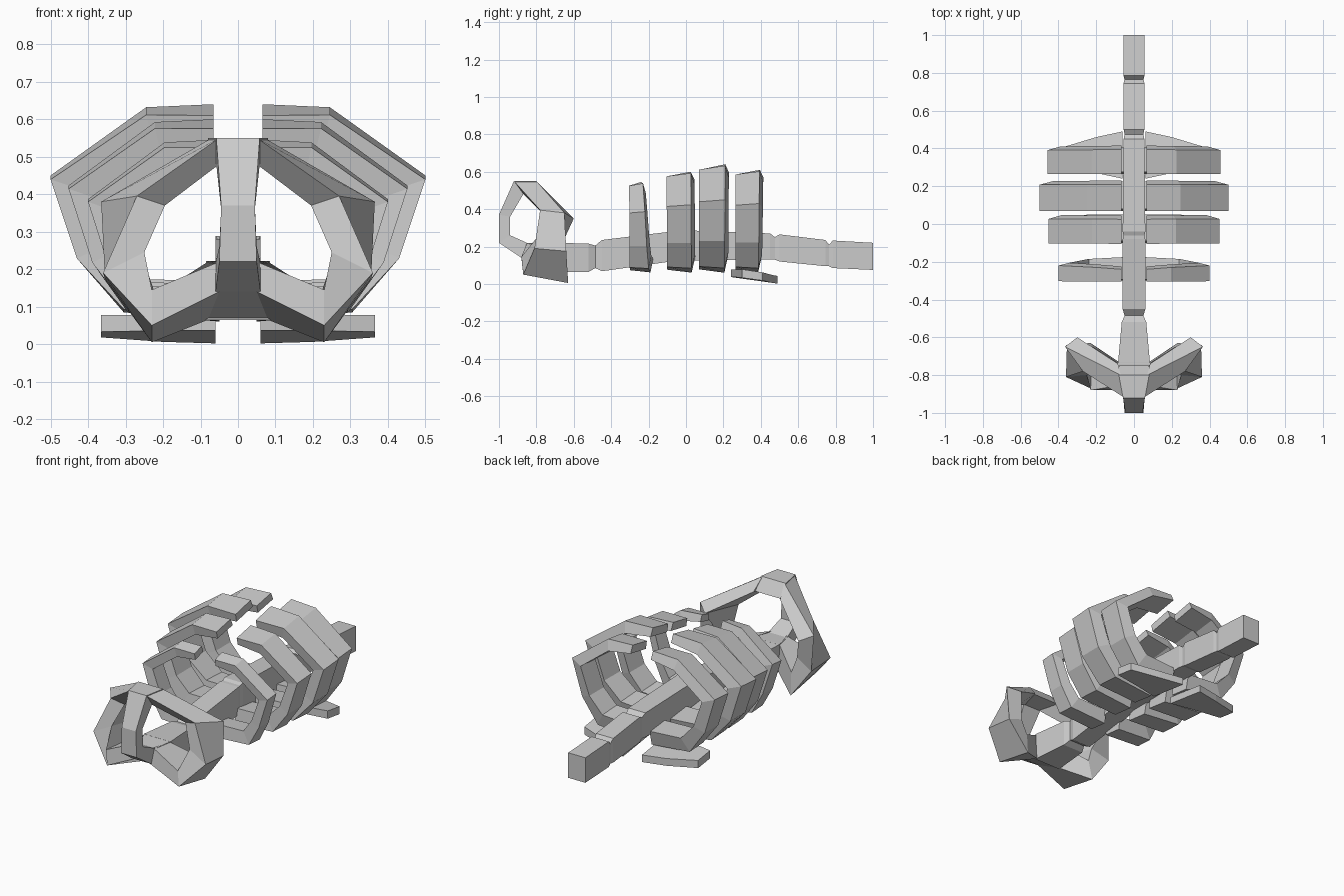
import bpy, bmesh


def loft(name, rings, mirror=False):
    """Skin a chain of four-cornered rings into a closed flat-faced bar."""
    bm = bmesh.new()
    rows = [[bm.verts.new(p) for p in ring] for ring in rings]
    for a, b in zip(rows, rows[1:]):
        for i in range(4):
            j = (i + 1) % 4
            bm.faces.new((a[i], a[j], b[j], b[i]))
    bm.faces.new(rows[0])
    bm.faces.new(rows[-1])
    bmesh.ops.recalc_face_normals(bm, faces=bm.faces)
    mesh = bpy.data.meshes.new(name)
    bm.to_mesh(mesh)
    bm.free()
    ob = bpy.data.objects.new(name, mesh)
    bpy.context.collection.objects.link(ob)
    if mirror:
        ob.modifiers.new("mirror", 'MIRROR')
    return ob


# Spine: stations along y as (y, bottom, top, half width), pinched at the joints
def spine_part(name, stations):
    loft(name, [[(-w, y, lo), (w, y, lo), (w, y, hi), (-w, y, hi)]
                for y, lo, hi, w in stations])


spine_part("spine", [
    (1.0, .075, .22, .055), (.785, .085, .232, .055), (.765, .095, .21, .05),
    (.745, .095, .235, .055), (.5, .12, .265, .055), (.475, .13, .25, .05),
    (.45, .13, .27, .055), (-.04, .125, .288, .06), (-.06, .125, .28, .055),
    (-.08, .12, .28, .06), (-.45, .068, .235, .06), (-.485, .085, .205, .05),
    (-.52, .065, .215, .065), (-.74, .065, .222, .085)])

# Pelvis centre: front strap curling from the top round to the spine
strap = [  # outer y, z, inner y, z, half width
    (-.80, .55, -.75, .48, .08), (-.92, .55, -.87, .48, .058),
    (-1.0, .37, -.94, .36, .045), (-1.0, .22, -.94, .26, .05),
    (-.88, .14, -.84, .215, .06), (-.73, .065, -.73, .222, .085)]
loft("pelvis_centre", [[(-w, oy, oz), (w, oy, oz), (w, iy, iz), (-w, iy, iz)]
                       for oy, oz, iy, iz, w in strap])

# Pelvis wings: corners run outer front, outer back, inner back, inner front
loft("pelvis_wing", [
    [(.05, -.92, .55), (.07, -.80, .55), (.085, -.74, .48), (.05, -.87, .48)],
    [(.27, -.78, .395), (.365, -.65, .38), (.30, -.60, .35), (.195, -.76, .37)],
    [(.36, -.81, .19), (.355, -.64, .175), (.25, -.66, .22), (.25, -.80, .245)],
    [(.23, -.87, .05), (.23, -.63, .005), (.22, -.65, .13), (.23, -.88, .145)],
    [(.05, -.88, .14), (.08, -.73, .065), (.08, -.74, .22), (.05, -.85, .22)],
], mirror=True)

# Ribs: one profile (outer x, z, inner x, z) fitted to each width and height
PROFILE = [(.065, .64, .065, .595), (.245, .632, .23, .57), (.50, .45, .425, .425),
           (.43, .23, .365, .26), (.305, .085, .26, .165), (.05, .06, .05, .15)]


def rib(name, y_top, y_low, width, height, tilt, back=.02):
    rings = []
    for i, (ox, oz, ix, iz) in enumerate(PROFILE):
        t = i / (len(PROFILE) - 1)
        y0, y1 = [a + (b - a) * t for a, b in zip(y_top, y_low)]
        k = width / .5 if i < 4 else 1 - (1 - width / .5) * .4
        if i in (0, 5):
            k = 1
        s = (height - .07) / .57
        oz, iz = .07 + (oz - .07) * s, .07 + (iz - .07) * s
        d = tilt * (1 - 1.6 * t)  # front edge sits inside the back edge
        rings.append([(ox * k, y0, oz - d), (ox * k, y1, oz),
                      (ix * k, y1 + back, iz), (ix * k, y0 + back * .5, iz - d)])
    loft(name, rings, mirror=True)


rib("rib_1", (-.305, -.24), (-.30, -.19), .40, .545, .02, .015)
rib("rib_2", (-.105, .025), (-.10, .03), .452, .60, .025)
rib("rib_3", (.07, .21), (.07, .205), .50, .64, .03)
rib("rib_4", (.265, .395), (.265, .385), .457, .61, .025)

# Short floating ribs under the spine
loft("floating_rib", [
    [(.06, .24, .037), (.06, .49, .002), (.06, .49, .043), (.06, .24, .077)],
    [(.20, .27, .036), (.20, .46, .006), (.20, .46, .048), (.20, .27, .078)],
    [(.365, .30, .033), (.365, .41, .018), (.365, .41, .062), (.365, .30, .078)],
], mirror=True)
